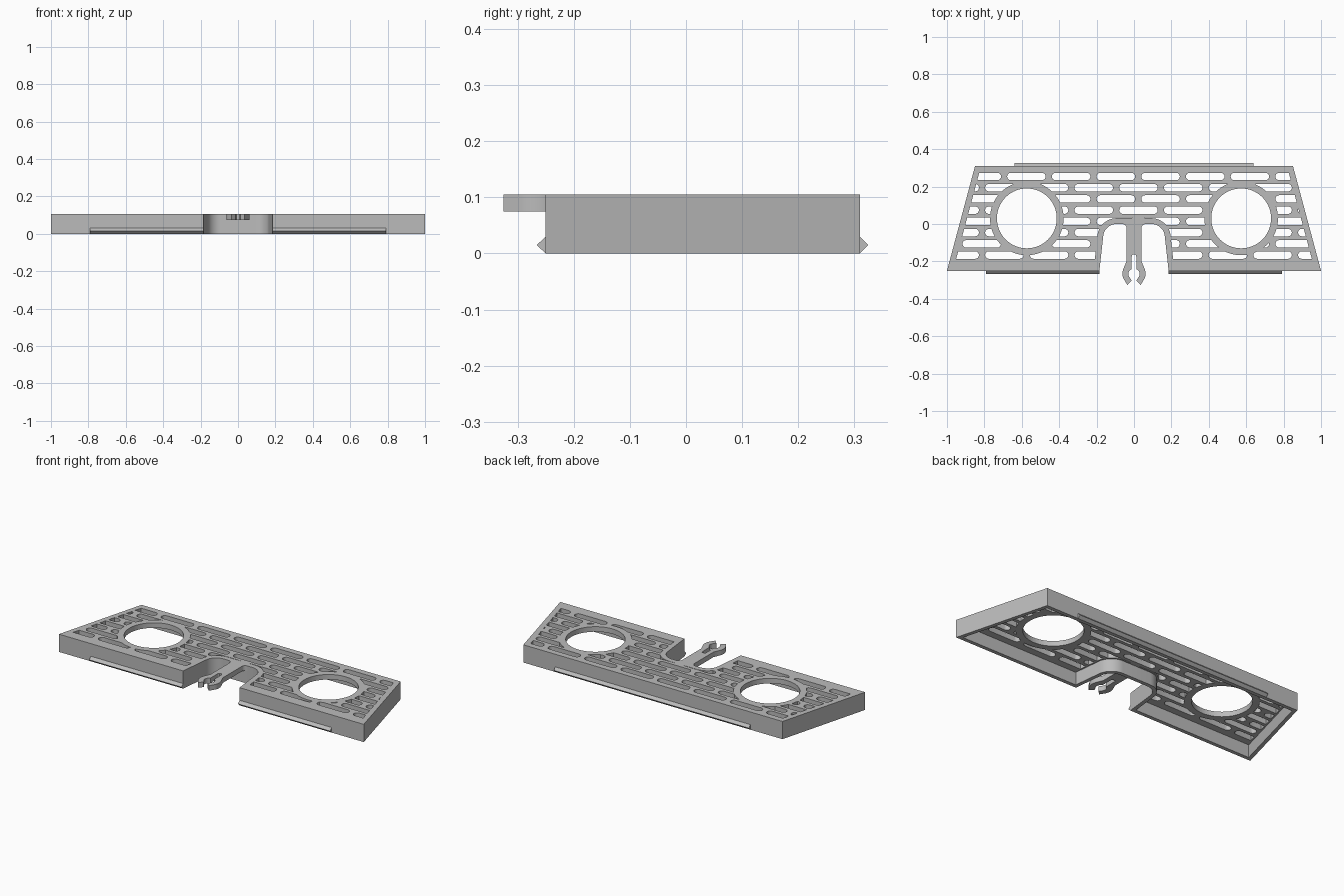
import bpy, bmesh, math
from mathutils import Vector

if "Cube" in bpy.data.objects:
    bpy.data.objects.remove(bpy.data.objects["Cube"])

grey = bpy.data.materials.new("plain_grey")
grey.use_nodes = True
grey.diffuse_color = (0.5, 0.5, 0.5, 1)
grey.node_tree.nodes["Principled BSDF"].inputs["Base Color"].default_value = (0.5, 0.5, 0.5, 1)

TOP, UNDER = 0.105, 0.075
FRONT, BACK = -0.25, 0.31


def prisms(name, outlines, z0, z1):
    """Extrude closed xy outlines upward into one object."""
    bm = bmesh.new()
    for pts in outlines:
        face = bm.faces.new([bm.verts.new((x, y, z0)) for x, y in pts])
        out = bmesh.ops.extrude_face_region(bm, geom=[face])
        verts = [v for v in out["geom"] if isinstance(v, bmesh.types.BMVert)]
        bmesh.ops.translate(bm, verts=verts, vec=(0, 0, z1 - z0))
    bmesh.ops.recalc_face_normals(bm, faces=bm.faces)
    mesh = bpy.data.meshes.new(name)
    bm.to_mesh(mesh)
    bm.free()
    mesh.materials.append(grey)
    obj = bpy.data.objects.new(name, mesh)
    bpy.context.collection.objects.link(obj)
    return obj


def boolean(obj, cutter, operation):
    """Apply a boolean and discard the helper."""
    mod = obj.modifiers.new("cut", "BOOLEAN")
    mod.operation, mod.solver, mod.object = operation, "EXACT", cutter
    bpy.context.view_layer.objects.active = obj
    bpy.ops.object.modifier_apply(modifier=mod.name)
    bpy.data.objects.remove(cutter)


def arc(cx, cy, r, a0, a1, n):
    angles = [math.radians(a0 + (a1 - a0) * i / n) for i in range(n + 1)]
    return [(cx + r * math.cos(a), cy + r * math.sin(a)) for a in angles]


def mirrored(half):
    return half + [(-x, y) for x, y in reversed(half)]


def inset(pts, d):
    """Offset a counter-clockwise outline inward with mitred corners."""
    result = []
    for i, p in enumerate(pts):
        p = Vector(p)
        a = (p - Vector(pts[i - 1])).normalized()
        b = (Vector(pts[(i + 1) % len(pts)]) - p).normalized()
        na, nb = Vector((-a.y, a.x)), Vector((-b.y, b.x))
        q = p + (na + nb) * d / (1 + na.dot(nb))
        result.append((q.x, q.y))
    return result


def circles(r):
    return [arc(s * 0.573, 0.03, r, 0, 354.375, 63) for s in (-1, 1)]


def finish(obj):
    bpy.ops.object.select_all(action="DESELECT")
    obj.select_set(True)
    bpy.context.view_layer.objects.active = obj
    bpy.ops.object.shade_smooth_by_angle(angle=math.radians(30))


# Trapezoid outline with a rounded notch in the front
half = arc(0.093, -0.072, 0.072, 90, 5, 12) + [(0.185, FRONT), (1, FRONT), (0.85, BACK)]
outline = mirrored(half)

# Hollow tray, open underneath
plate = prisms("grille_plate", [outline], 0, TOP)
boolean(plate, prisms("cavity", [inset(outline, 0.022)], -0.1, UNDER), "DIFFERENCE")
boolean(plate, prisms("round_holes", circles(0.16), -0.1, 0.2), "DIFFERENCE")

# Staggered rounded slots, kept clear of the rim and the round holes
PITCH, REACH, R = 0.239, 0.083, 0.02
slots = []
for row in range(8):
    y = 0.254 - row * 0.06
    first = -0.097 if row % 2 == 0 else 0.024
    for k in range(-5, 6):
        x = first + k * PITCH
        slots.append(arc(x + REACH, y, R, -90, 90, 8) + arc(x - REACH, y, R, 90, 270, 8))
slot_cutter = prisms("slots", slots, 0.05, 0.15)
boolean(slot_cutter, prisms("slot_area", [inset(outline, 0.031)], 0, 0.2), "INTERSECT")
boolean(slot_cutter, prisms("collars", circles(0.197), 0, 0.2), "DIFFERENCE")
boolean(plate, slot_cutter, "DIFFERENCE")
finish(plate)

# Tongue ending in a split snap clip
side = arc(0.062, -0.022, 0.022, 90, 180, 6) + [(0.04, -0.2), (0.053, -0.23)]
side += arc(0.0, -0.265, 0.062, 20, -35, 7)
side += [(0.036, -0.325), (0.013, -0.303)]
side += arc(0.0, -0.268, 0.03, -50, 65, 8) + [(0.012, -0.17), (0.007, -0.162)]
finish(prisms("clip_tongue", [mirrored(side)], UNDER, TOP))


def ridge(name, x0, x1, y, out):
    """Triangular snap ridge along a long wall."""
    bm = bmesh.new()
    profile = [(y, 0), (y + out, 0.015), (y, 0.03)]
    face = bm.faces.new([bm.verts.new((x0, py, pz)) for py, pz in profile])
    geom = bmesh.ops.extrude_face_region(bm, geom=[face])["geom"]
    verts = [v for v in geom if isinstance(v, bmesh.types.BMVert)]
    bmesh.ops.translate(bm, verts=verts, vec=(x1 - x0, 0, 0))
    bmesh.ops.recalc_face_normals(bm, faces=bm.faces)
    mesh = bpy.data.meshes.new(name)
    bm.to_mesh(mesh)
    bm.free()
    mesh.materials.append(grey)
    bpy.context.collection.objects.link(bpy.data.objects.new(name, mesh))


# Snap ridges on the front and back walls
ridge("front_ridge_left", 0.185, 0.79, FRONT, -0.016)
ridge("front_ridge_right", -0.79, -0.185, FRONT, -0.016)
ridge("back_ridge", -0.64, 0.64, BACK, 0.015)
